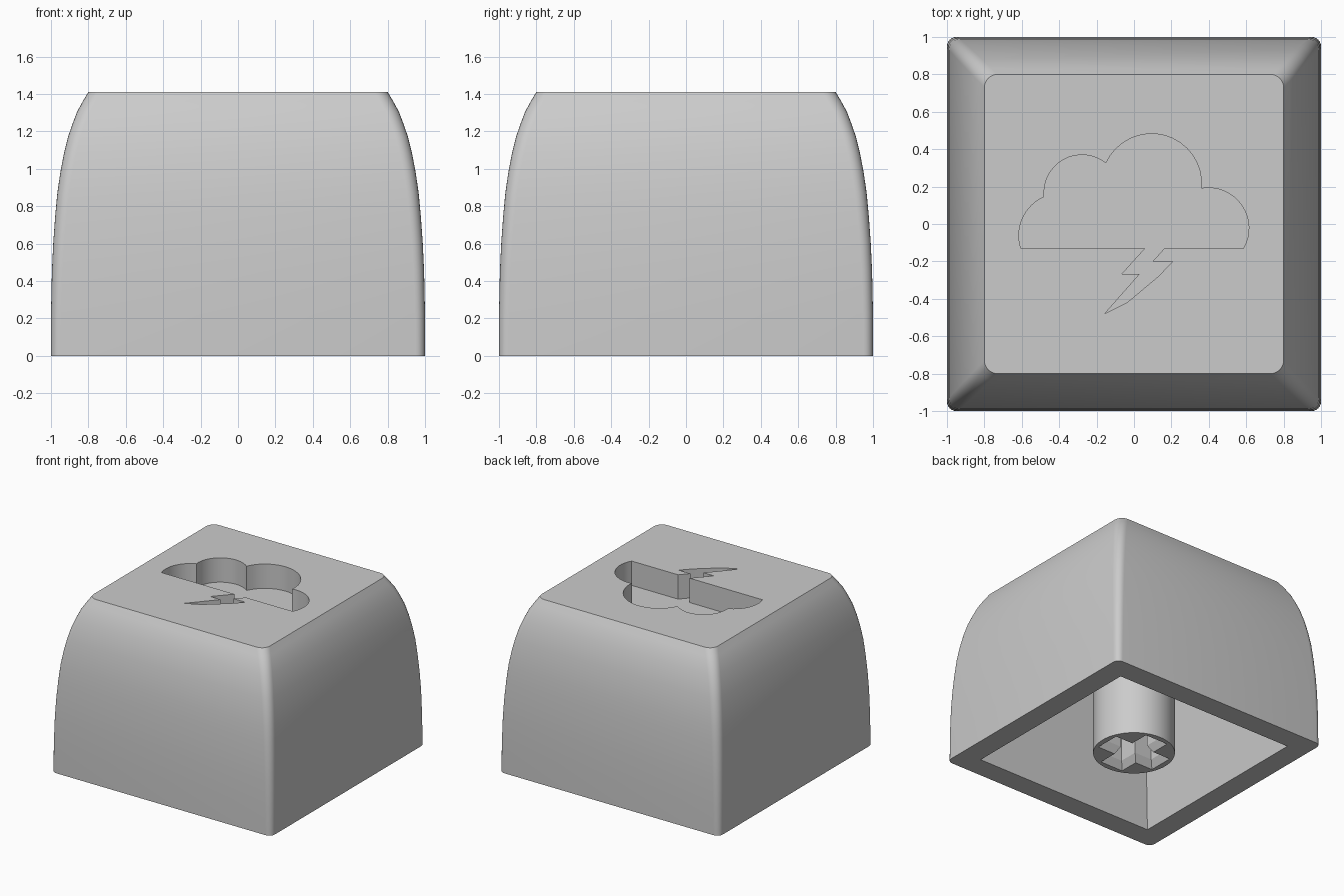
import bpy, bmesh
from math import sin, cos, pi, atan2, hypot, radians

if "Cube" in bpy.data.objects:
    bpy.data.objects.remove(bpy.data.objects["Cube"], do_unlink=True)

grey = bpy.data.materials.new("plain_grey")
grey.use_nodes = True
grey.diffuse_color = (0.6, 0.6, 0.6, 1)
grey.node_tree.nodes["Principled BSDF"].inputs["Base Color"].default_value = (0.6, 0.6, 0.6, 1)


def loft(name, sections):
    """Closed solid through a list of (outline, z) sections."""
    bm = bmesh.new()
    rings = [[bm.verts.new((x, y, z)) for x, y in pts] for pts, z in sections]
    n = len(rings[0])
    for low, high in zip(rings, rings[1:]):
        for i in range(n):
            j = (i + 1) % n
            bm.faces.new((low[i], low[j], high[j], high[i]))
    bm.faces.new(rings[0][::-1])
    bm.faces.new(rings[-1])
    bmesh.ops.recalc_face_normals(bm, faces=bm.faces)
    mesh = bpy.data.meshes.new(name)
    bm.to_mesh(mesh)
    bm.free()
    mesh.materials.append(grey)
    ob = bpy.data.objects.new(name, mesh)
    bpy.context.collection.objects.link(ob)
    return ob


def select(ob):
    bpy.ops.object.select_all(action='DESELECT')
    ob.select_set(True)
    bpy.context.view_layer.objects.active = ob


def cut(ob, cutter):
    cutter.hide_render = True
    mod = ob.modifiers.new("cut", 'BOOLEAN')
    mod.operation = 'DIFFERENCE'
    mod.solver = 'EXACT'
    mod.object = cutter
    select(ob)
    bpy.ops.object.modifier_apply(modifier=mod.name)
    bpy.data.objects.remove(cutter, do_unlink=True)


def rounded_square(half, radius, steps=6):
    pts = []
    for k in range(4):
        mid = pi / 4 + k * pi / 2
        cx = (half - radius) * (1 if cos(mid) > 0 else -1)
        cy = (half - radius) * (1 if sin(mid) > 0 else -1)
        for i in range(steps + 1):
            a = k * pi / 2 + i * pi / 2 / steps
            pts.append((cx + radius * cos(a), cy + radius * sin(a)))
    return pts


def square(half):
    return [(half, half), (-half, half), (-half, -half), (half, -half)]


def circle(radius, n=64):
    return [(radius * cos(2 * pi * i / n), radius * sin(2 * pi * i / n)) for i in range(n)]


def cross(reach, width):
    pts = []
    for k in range(4):
        c, s = round(cos(k * pi / 2)), round(sin(k * pi / 2))
        for x, y in ((reach, -width), (reach, width), (width, width)):
            pts.append((x * c - y * s, x * s + y * c))
    return pts


def arc(center, start, end, steps=16):
    """Clockwise arc from start to end, leaving out the end point."""
    (cx, cy), (sx, sy), (ex, ey) = center, start, end
    a0, a1 = atan2(sy - cy, sx - cx), atan2(ey - cy, ex - cx)
    if a1 > a0:
        a1 -= 2 * pi
    r0, r1 = hypot(sx - cx, sy - cy), hypot(ex - cx, ey - cy)
    pts = []
    for i in range(steps):
        t = i / steps
        a, r = a0 + (a1 - a0) * t, r0 + (r1 - r0) * t
        pts.append((cx + r * cos(a), cy + r * sin(a)))
    return pts


TOP = 1.41

# Curved outer shell: half width at each height
profile = [(1, 0), (1, 0.22), (0.995, 0.45), (0.988, 0.6), (0.978, 0.74), (0.966, 0.87),
           (0.95, 0.98), (0.931, 1.08), (0.909, 1.17), (0.885, 1.24), (0.86, 1.305),
           (0.83, 1.36), (0.8, TOP)]
shell = loft("keycap_shell", [(rounded_square(w, 0.05 + 0.02 * z / TOP), z) for w, z in profile])

# Hollow underside
cut(shell, loft("cavity_cutter", [(square(0.826), -0.05), (square(0.82), 0), (square(0.68), 1.16)]))

# Cloud with lightning bolt sunk into the top
joints = [(-0.605, -0.13), (-0.48, 0.145), (-0.15, 0.325), (0.36, 0.19), (0.585, -0.13)]
centers = [(-0.39, -0.06), (-0.28, 0.165), (0.095, 0.215), (0.4, -0.025)]
outline = []
for c, a, b in zip(centers, joints, joints[1:]):
    outline += arc(c, a, b)
outline += [joints[-1], (0.163, -0.13), (0.1, -0.2), (0.207, -0.2), (0.13, -0.28),
            (-0.037, -0.42), (-0.155, -0.478), (0.03, -0.268), (-0.065, -0.268), (0.06, -0.13)]
cut(shell, loft("cloud_cutter", [(outline, TOP - 0.2), (outline, TOP + 0.1)]))

# Central stem with a chamfered cross socket
stem = loft("mounting_stem", [(circle(0.308), 0), (circle(0.308), 1.18)])
cut(stem, loft("cross_cutter", [(cross(0.275, 0.115), -0.02), (cross(0.228, 0.07), 0.06),
                                (cross(0.228, 0.07), 0.45)]))

for ob in (shell, stem):
    select(ob)
    bpy.ops.object.shade_smooth_by_angle(angle=radians(28))
